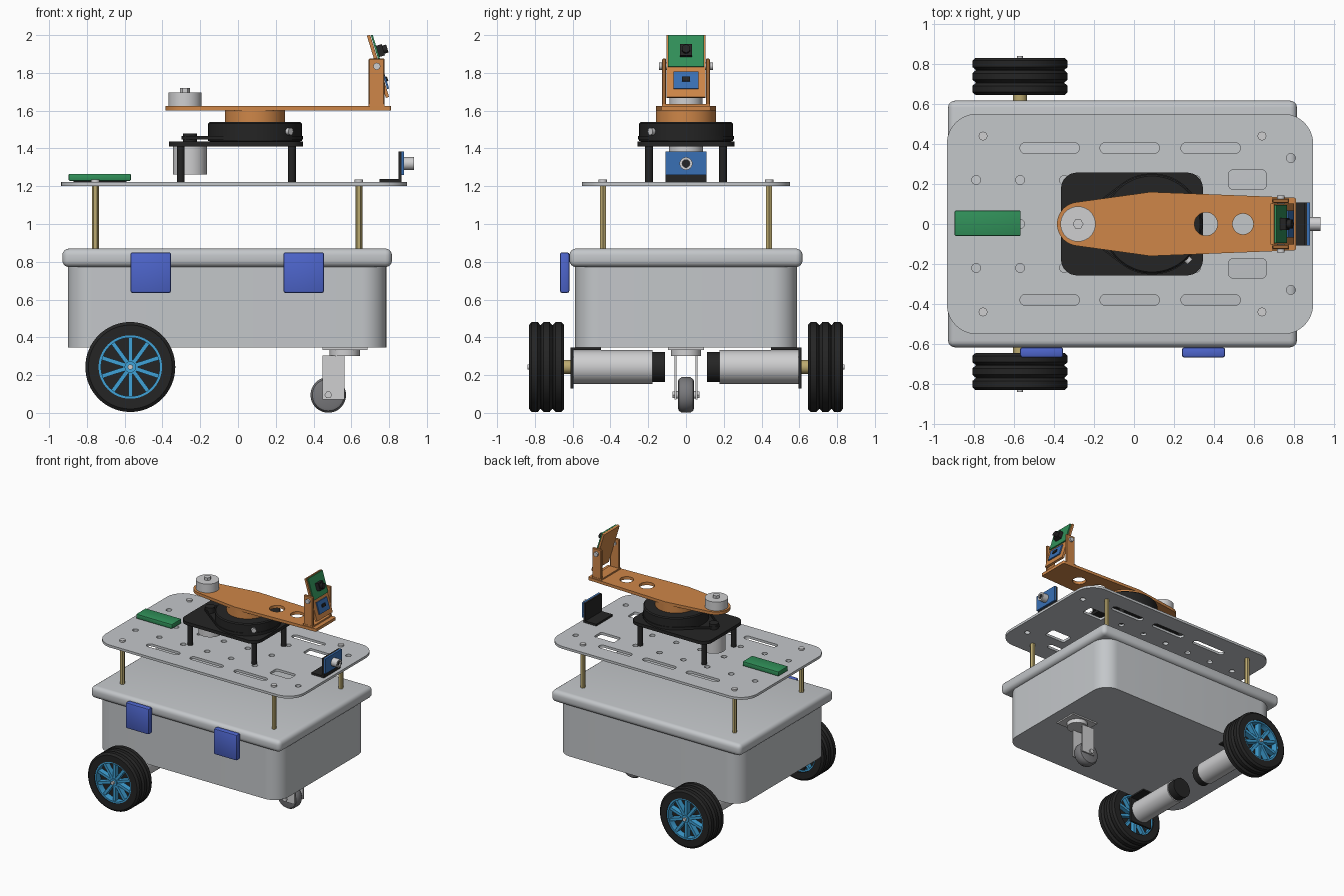
import bpy, bmesh, math
from mathutils import Matrix, Vector, geometry

if "Cube" in bpy.data.objects:
    bpy.data.objects.remove(bpy.data.objects["Cube"])

def material(name, r, g, b):
    m = bpy.data.materials.new(name)
    m.diffuse_color = (r, g, b, 1)
    m.use_nodes = True
    m.node_tree.nodes["Principled BSDF"].inputs["Base Color"].default_value = m.diffuse_color
    return m

SILVER = material("silver grey", .55, .57, .59)
METAL = material("bright metal", .62, .62, .63)
BLACK = material("black", .018, .018, .018)
ORANGE = material("orange", .62, .24, .065)
GREEN = material("board green", .03, .28, .10)
BLUE = material("latch blue", .075, .13, .60)
SKY = material("rim blue", .05, .36, .68)
BRASS = material("brass", .50, .40, .16)
NAVY = material("sensor blue", .04, .16, .46)
GREY = material("caster grey", .19, .19, .20)

def finish(name, bm, mat):
    bmesh.ops.recalc_face_normals(bm, faces=bm.faces[:])
    me = bpy.data.meshes.new(name)
    bm.to_mesh(me)
    bm.free()
    me.materials.append(mat)
    ob = bpy.data.objects.new(name, me)
    bpy.context.scene.collection.objects.link(ob)
    return ob

def box(name, x, y, z, mat, bevel=0, seg=2, matrix=None):
    bm = bmesh.new()
    bmesh.ops.create_cube(bm, size=1)
    for v in bm.verts:
        v.co = [a[0] + (c + .5) * (a[1] - a[0]) for a, c in zip((x, y, z), v.co)]
    if bevel:
        bmesh.ops.bevel(bm, geom=bm.edges[:], offset=bevel, segments=seg, profile=.5, affect='EDGES')
    if matrix:
        bm.transform(matrix)
    return finish(name, bm, mat)

# axis frames: local z runs along the named axis
FRAMES = {'Z': Matrix.Identity(4),
          'Y': Matrix(((1, 0, 0, 0), (0, 0, 1, 0), (0, 1, 0, 0), (0, 0, 0, 1))),
          'X': Matrix(((0, 0, 1, 0), (1, 0, 0, 0), (0, 1, 0, 0), (0, 0, 0, 1)))}

def lathe(name, origin, axis, profile, mat, n=48, closed=False, matrix=None):
    """Spin (radius, along) points about an axis; open profiles get flat caps."""
    bm = bmesh.new()
    rings = [[bm.verts.new((r * math.cos(2 * math.pi * i / n), r * math.sin(2 * math.pi * i / n), a))
              for i in range(n)] for r, a in profile]
    pairs = list(zip(rings, rings[1:])) + ([(rings[-1], rings[0])] if closed else [])
    for p, q in pairs:
        for i in range(n):
            j = (i + 1) % n
            bm.faces.new((p[i], p[j], q[j], q[i]))
    if not closed:
        bm.faces.new(rings[0])
        bm.faces.new(rings[-1])
    bm.transform(Matrix.Translation(origin) @ FRAMES[axis])
    if matrix:
        bm.transform(matrix)
    return finish(name, bm, mat)

def cyl(name, origin, axis, a0, a1, r, mat, n=32, matrix=None):
    return lathe(name, origin, axis, [(r, a0), (r, a1)], mat, n, matrix=matrix)

def circle(x, y, r, n=24):
    return [(x + r * math.cos(2 * math.pi * i / n), y + r * math.sin(2 * math.pi * i / n)) for i in range(n)]

def hull(circles, n=48):
    pts = [Vector(p) for c in circles for p in circle(*c, n)]
    return [pts[i][:] for i in geometry.convex_hull_2d(pts)]

def rrect(x0, x1, y0, y1, r, n=32):
    return hull([(x, y, r) for x in (x0 + r, x1 - r) for y in (y0 + r, y1 - r)], n)

def plate(name, loops, z0, z1, mat):
    """Filled outline with holes, extruded between two heights."""
    cu = bpy.data.curves.new(name, 'CURVE')
    cu.dimensions, cu.fill_mode, cu.extrude = '2D', 'BOTH', (z1 - z0) / 2
    for pts in loops:
        s = cu.splines.new('POLY')
        s.points.add(len(pts) - 1)
        for p, co in zip(s.points, pts):
            p.co = (co[0], co[1], 0, 1)
        s.use_cyclic_u = True
    tmp = bpy.data.objects.new(name + "_outline", cu)
    bpy.context.scene.collection.objects.link(tmp)
    bpy.context.view_layer.update()
    me = bpy.data.meshes.new_from_object(tmp.evaluated_get(bpy.context.evaluated_depsgraph_get()))
    bm = bmesh.new()
    bm.from_mesh(me)
    bpy.data.objects.remove(tmp)
    bpy.data.meshes.remove(me)
    bmesh.ops.remove_doubles(bm, verts=bm.verts[:], dist=1e-5)
    bm.transform(Matrix.Translation((0, 0, (z0 + z1) / 2)))
    for f in bm.faces:
        f.material_index = 0
    return finish(name, bm, mat)

# Storage case: tub, lid and two latches
plate("case_tub", [rrect(-.90, .785, -.587, .587, .13, 48)], .345, .79, SILVER)
box("case_lid", (-.93, .815), (-.617, .617), (.772, .87), SILVER, .035, 4)
for x in (-.57, .24):
    box("latch", (x, x + .216), (-.668, -.617), (.635, .85), BLUE, .012)

# Upper deck with slots and holes, on brass standoffs
holes = [rrect(x, x + .297, s * .38 - .027, s * .38 + .027, .026) for x in (-.57, -.17, .235) for s in (-1, 1)]
holes += [rrect(.475, .66, s * .222 - .048, s * .222 + .048, .018) for s in (-1, 1)]
holes += [circle(-.79 + .22 * i, y, .022) for i in range(6) for y in (-.22, 0, .22)]
holes += [circle(.785, s * .33, .022) for s in (-1, 1)]
plate("deck", [rrect(-.936, .896, -.551, .551, .15, 48)] + holes, 1.202, 1.222, SILVER)
for x in (-.755, .64):
    for y in (-.44, .44):
        cyl("standoff", (x, y, 0), 'Z', .865, 1.203, .019, BRASS, 6)
        cyl("standoff_screw", (x, y, 0), 'Z', 1.22, 1.236, .022, METAL, 16)

# Circuit board on the deck
box("controller_board", (-.897, -.567), (-.06, .067), (1.228, 1.266), GREEN, .006)
box("controller_spacer", (-.87, -.59), (-.04, .047), (1.22, 1.229), BLACK)

# Drive wheels, axles, motors and brackets on both sides
WX, WZ = -.57, .243
for s in (-1, 1):
    o = (WX, 0, WZ)
    tyre = [(.168, .645)]
    for a in (.645, .708, .771):
        tyre += [(.222, a), (.238, a + .014), (.238, a + .046), (.222, a + .06)]
    tyre += [(.168, .831)]
    lathe("tyre", o, 'Y', [(r, s * a) for r, a in tyre], BLACK, 64, True)
    lathe("rim_ring", o, 'Y', [(r, s * a) for r, a in ((.155, .66), (.17, .66), (.17, .826), (.155, .826))], SKY, 64, True)
    cyl("wheel_disc", o, 'Y', s * .70, s * .77, .158, BLACK, 48)
    cyl("wheel_hub", o, 'Y', s * .655, s * .825, .03, SKY)
    cyl("hub_cap", o, 'Y', s * .82, s * .84, .014, METAL, 16)
    for i in range(10):
        turn = Matrix.Translation(o) @ Matrix.Rotation(math.radians(18 + 36 * i), 4, 'Y')
        box("spoke", (.02, .16), sorted((s * .665, s * .815)), (-.011, .011), SKY, matrix=turn)
    cyl("axle", o, 'Y', s * .60, s * .66, .036, BRASS, 24)
    cyl("motor_body", o, 'Y', s * .178, s * .596, .089, METAL, 40)
    cyl("motor_cap", o, 'Y', s * .112, s * .18, .08, BLACK, 40)
    box("motor_bracket", (-.67, -.47), sorted((s * .595, s * .612)), (.13, .345), BLACK)
    box("bracket_flange", (-.67, -.47), sorted((s * .45, s * .61)), (.334, .346), BLACK)

# Front caster
box("caster_plate", (.447, .685), (-.095, .095), (.334, .346), METAL)
cyl("caster_swivel", (.565, 0, 0), 'Z', .302, .335, .08, METAL)
for s in (-1, 1):
    box("caster_fork", (.447, .563), sorted((s * .05, s * .061)), (.072, .305), METAL)
    cyl("caster_bolt", (.478, 0, .095), 'Y', s * .06, s * .072, .02, METAL, 6)
lathe("caster_wheel", (.478, 0, .095), 'Y', [(.07, -.043), (.084, -.038), (.094, -.022), (.094, .022),
                                             (.084, .038), (.07, .043)], GREY)
cyl("caster_axle", (.478, 0, .095), 'Y', -.06, .06, .02, METAL, 16)

# Turntable base: legs, plate, stepper motor, pulley, belt, drum
for x in (-.303, .285):
    for y in (-.195, .195):
        cyl("turntable_leg", (x, y, 0), 'Z', 1.22, 1.412, .021, BLACK, 16)
plate("turntable_plate", [rrect(-.365, .345, -.257, .257, .08)], 1.41, 1.436, BLACK)
cyl("turn_motor", (-.255, 0, 0), 'Z', 1.262, 1.411, .09, METAL, 40)
cyl("drive_pulley", (-.255, 0, 0), 'Z', 1.435, 1.48, .037, BLACK)
plate("drive_belt", [hull([(-.255, 0, .043), (.09, 0, .253)]), hull([(-.255, 0, .035), (.09, 0, .244)])], 1.447, 1.465, BLACK)
lathe("turntable_drum", (.09, 0, 0), 'Z', [(.225, 1.434), (.248, 1.44), (.248, 1.532), (.24, 1.54)], BLACK, 64)
cyl("drum_screw", (0, 0, 0), 'X', .24, .268, .019, METAL, 16,
    Matrix.Translation((.09, 0, 1.49)) @ Matrix.Rotation(math.radians(-45), 4, 'Z'))

# Rotating arm with hub and counterweight
cyl("arm_hub", (.09, 0, 0), 'Z', 1.538, 1.602, .16, ORANGE, 56)
plate("arm", [hull([(-.275, 0, .11), (.09, 0, .16), (.8, .122, .01), (.8, -.122, .01)], 64),
              circle(.36, 0, .058, 32), circle(.545, 0, .052, 32)], 1.6, 1.624, ORANGE)
cyl("counterweight", (-.28, 0, 0), 'Z', 1.623, 1.697, .088, METAL, 40)
cyl("counterweight_nut", (-.28, 0, 0), 'Z', 1.696, 1.72, .027, METAL, 6)

# Camera head: side cheeks holding a panel tilted upward
box("head_base", (.69, .775), (-.128, .128), (1.622, 1.636), ORANGE)
for s in (-1, 1):
    box("head_cheek", (.692, .776), sorted((s * .106, s * .126)), (1.625, 1.876), ORANGE, .005, 1)
    cyl("pivot_screw", (.735, 0, 1.835), 'Y', s * .1, s * .142, .019, METAL, 16)
tilt = Matrix.Translation((.742, 0, 1.835)) @ Matrix.Rotation(math.radians(-17), 4, 'Y')
for name, x, y, z, mat in (("head_panel", (-.01, .008), .103, (-.172, .172), ORANGE),
                           ("camera_board", (.011, .021), .094, (-.008, .168), GREEN),
                           ("camera_block", (.021, .052), .031, (.045, .107), BLACK),
                           ("range_board", (.011, .021), .067, (-.13, -.034), NAVY),
                           ("range_chip", (.021, .029), .022, (-.09, -.066), BLACK)):
    box(name, x, (-y, y), z, mat, matrix=tilt)
cyl("camera_lens", (0, 0, .076), 'X', .05, .074, .022, BLACK, 24, tilt)

# Forward sensor on its angle bracket
box("sensor_foot", (.75, .865), (-.108, .108), (1.221, 1.238), BLACK)
box("sensor_upright", (.85, .866), (-.108, .108), (1.221, 1.385), BLACK)
box("sensor_board", (.865, .88), (-.108, .108), (1.26, 1.385), NAVY)
lathe("sensor_tube", (0, 0, 1.32), 'X', [(.02, .879), (.034, .879), (.034, .932), (.02, .932)], METAL, 32, True)
cyl("sensor_glass", (0, 0, 1.32), 'X', .88, .922, .021, BLACK)

# Smooth curved surfaces, keep crisp edges
bpy.ops.object.select_all(action='SELECT')
bpy.context.view_layer.objects.active = bpy.data.objects["case_lid"]
bpy.ops.object.shade_smooth_by_angle(angle=math.radians(32))
